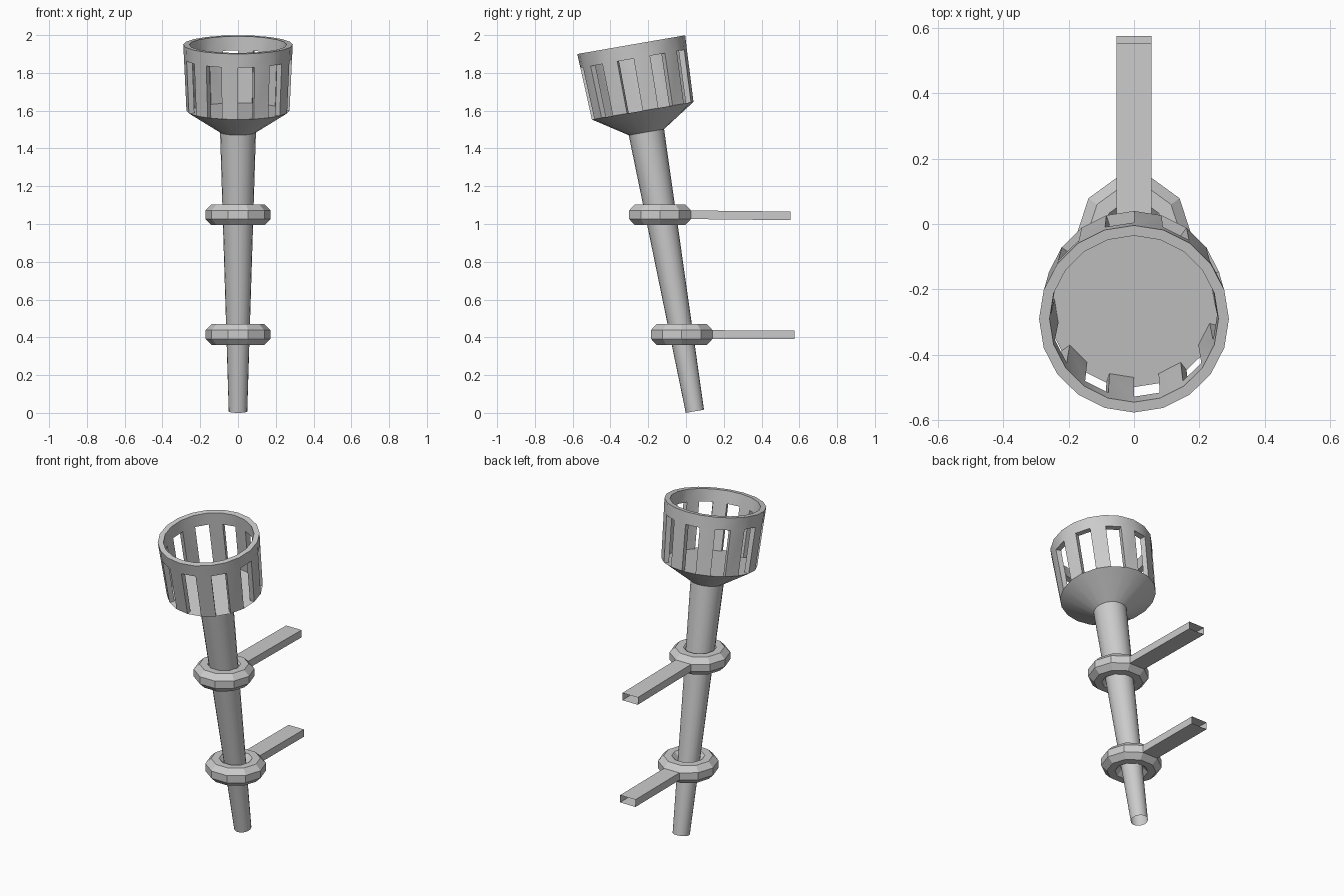
import bpy, bmesh, math
from math import sin, cos, pi

if "Cube" in bpy.data.objects:
    bpy.data.objects.remove(bpy.data.objects["Cube"])

N = 20                      # sides of handle and cup
TILT = math.radians(9.85)
BASE = (0, 0.047, 0.0085)


def finish(name, bm, smooth=False):
    bmesh.ops.remove_doubles(bm, verts=bm.verts, dist=1e-5)
    bmesh.ops.recalc_face_normals(bm, faces=bm.faces)
    mesh = bpy.data.meshes.new(name)
    bm.to_mesh(mesh)
    bm.free()
    ob = bpy.data.objects.new(name, mesh)
    bpy.context.collection.objects.link(ob)
    if smooth:
        bpy.ops.object.select_all(action='DESELECT')
        ob.select_set(True)
        bpy.context.view_layer.objects.active = ob
        bpy.ops.object.shade_smooth_by_angle(angle=math.radians(30))
    return ob


def ring(bm, r, z, n=N):
    return [bm.verts.new((r * cos(2 * pi * k / n), r * sin(2 * pi * k / n), z))
            for k in range(n)]


def band(bm, a, b, only=None):
    n = len(a)
    for k in range(n):
        if only is None or k % 2 == only:
            j = (k + 1) % n
            bm.faces.new((a[k], a[j], b[j], b[k]))


def tilt(ob):
    ob.location = BASE
    ob.rotation_euler = (TILT, 0, 0)


# Tapered handle, open at the foot
bm = bmesh.new()
band(bm, ring(bm, 0.049, 0), ring(bm, 0.095, 1.5))
tilt(finish("handle", bm, True))

# Basket: cone, slotted wall with thickness, solid rim and inner floor
bm = bmesh.new()
neck = ring(bm, 0.095, 1.5)
o0, o1, o2 = (ring(bm, r, z) for r, z in ((0.273, 1.615), (0.286, 1.895), (0.29, 1.97)))
i0, i1, i2 = (ring(bm, r, z) for r, z in ((0.243, 1.615), (0.254, 1.895), (0.258, 1.97)))
band(bm, neck, o0)
band(bm, o0, o1, 0)         # bars between slots, outside and inside
band(bm, i0, i1, 0)
band(bm, o1, o2)
band(bm, o2, i2)
band(bm, i2, i1)
band(bm, o0, i0, 1)         # slot sills and lintels
band(bm, o1, i1, 1)
for k in range(N):          # slot sides
    bm.faces.new((o0[k], o1[k], i1[k], i0[k]))
bm.faces.new(i0)
tilt(finish("basket", bm, True))


# Ten-sided collar with an octagonal section; one face is drawn out into an arm
def bracket(name, y, z, arm_end, drop):
    major, minor, n = 0.117, 0.055 / cos(pi / 8), 10
    bm = bmesh.new()
    rings = []
    for s in range(8):
        a = (s - 0.5) * pi / 4
        rings.append(ring(bm, major + minor * cos(a), minor * sin(a), n))
    lo, hi = rings[0], rings[1]
    for s in range(8):
        a, b = rings[s], rings[(s + 1) % 8]
        for k in range(n):
            if s == 0 and k == 2:
                continue    # the arm grows from this face
            j = (k + 1) % n
            bm.faces.new((a[k], a[j], b[j], b[k]))
    root = [lo[2], lo[3], hi[3], hi[2]]
    tip = [bm.verts.new((v.co.x, arm_end - y, v.co.z - drop)) for v in root]
    band(bm, root, tip)     # open at the wall end
    finish(name, bm).location = (0, y, z)


bracket("lower_bracket", -0.0225, 0.415, 0.575, 0.002)
bracket("upper_bracket", -0.1375, 1.049, 0.552, 0.006)
